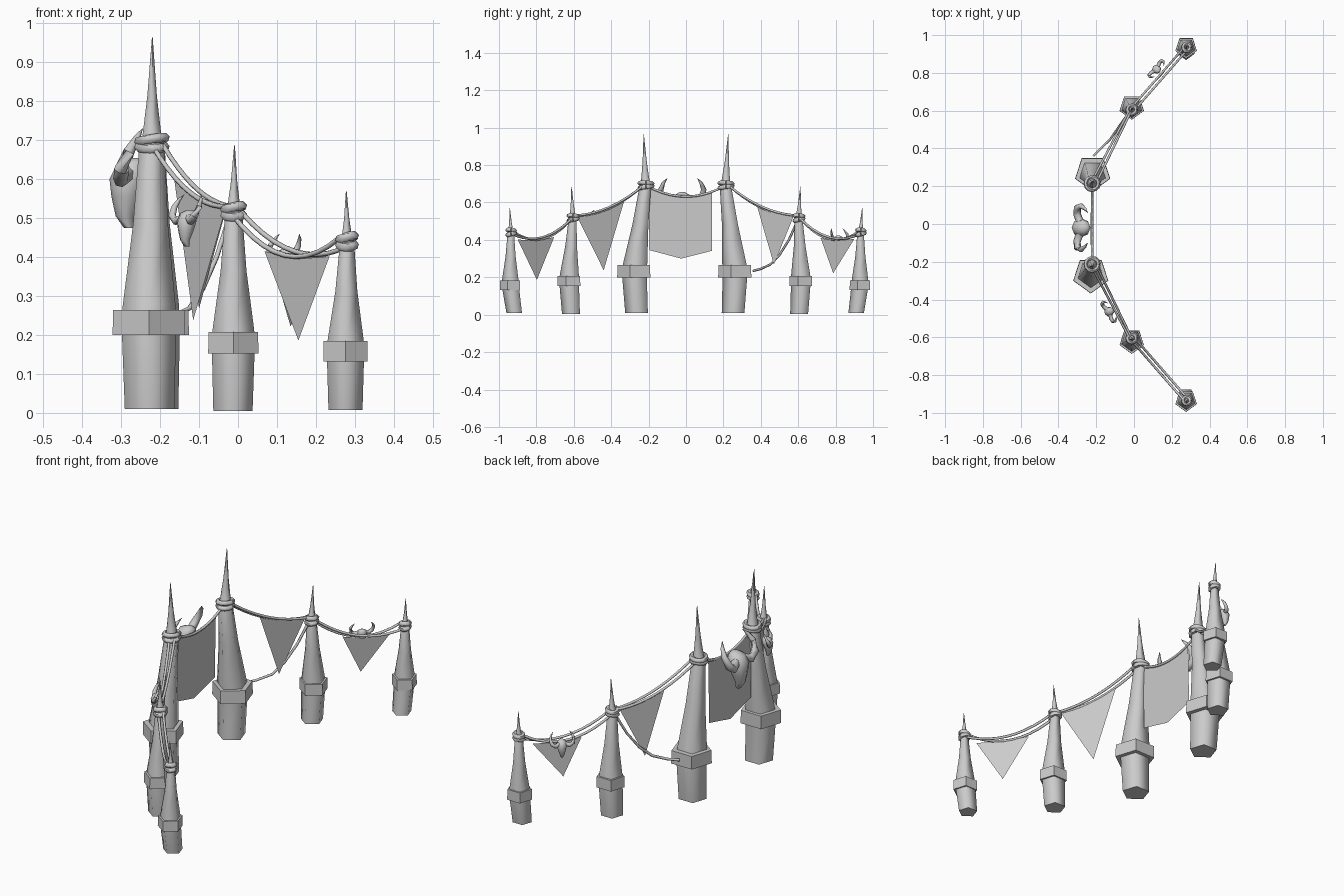
import bpy, bmesh, math
from mathutils import Vector, Matrix

old = bpy.data.objects.get("Cube")
if old:
    bpy.data.objects.remove(old, do_unlink=True)

GREY = (0.6, 0.6, 0.6, 1)
mat = bpy.data.materials.new("plain_grey")
mat.use_nodes = True
mat.diffuse_color = GREY
mat.node_tree.nodes["Principled BSDF"].inputs["Base Color"].default_value = GREY


def finish(name, bm, angle=40):
    bmesh.ops.recalc_face_normals(bm, faces=bm.faces)
    mesh = bpy.data.meshes.new(name)
    bm.to_mesh(mesh)
    bm.free()
    mesh.materials.append(mat)
    ob = bpy.data.objects.new(name, mesh)
    bpy.context.collection.objects.link(ob)
    bpy.ops.object.select_all(action='DESELECT')
    ob.select_set(True)
    bpy.context.view_layer.objects.active = ob
    bpy.ops.object.shade_smooth_by_angle(angle=math.radians(angle))
    return ob


def loft(bm, points, radii, sides, upright=False, turn=-math.pi / 2):
    """Skin rings of the given radii along a path."""
    pts = [Vector(p) for p in points]
    rings = []
    for i, p in enumerate(pts):
        d = pts[min(i + 1, len(pts) - 1)] - pts[max(i - 1, 0)]
        if upright:
            u, v = Vector((1, 0, 0)), Vector((0, 1, 0))
        else:
            u = d.cross(Vector((0.31, 0.2, 1))).normalized()
            v = d.cross(u).normalized()
        ring = []
        for k in range(sides):
            a = turn + math.tau * k / sides
            ring.append(bm.verts.new(p + radii[i] * (u * math.cos(a) + v * math.sin(a))))
        rings.append(ring)
    for lo, hi in zip(rings, rings[1:]):
        for k in range(sides):
            j = (k + 1) % sides
            bm.faces.new((lo[k], lo[j], hi[j], hi[k]))
    bm.faces.new(rings[0])
    bm.faces.new(rings[-1])


def post(name, base, band, neck, tip, r_base, r_band, r_neck, band_h):
    """Leaning five-sided post with a band, a rope collar and a spike."""
    base, band, neck, tip = map(Vector, (base, band, neck, tip))
    bm = bmesh.new()
    mid = band.lerp(neck, 0.55)
    path = [base, band, band.lerp(neck, 0.1), mid, neck,
            neck.lerp(tip, 0.08), neck.lerp(tip, 0.45), tip]
    radii = [r_base, r_base * 1.1, r_base * 1.06, r_base * 0.4 + r_neck * 0.6,
             r_neck, r_neck * 0.75, r_neck * 0.38, 0.001]
    loft(bm, path, radii, 5, upright=True)
    finish(name + "_post", bm, 80)
    # band
    bm = bmesh.new()
    up = Vector((0, 0, band_h / 2))
    loft(bm, [band - up, band + up], [r_band, r_band * 0.98], 5, upright=True)
    finish(name + "_band", bm, 30)
    # wound rope collar
    bm = bmesh.new()
    for n, lift in enumerate((-0.007, 0.012)):
        ring = [neck + Vector((math.cos(a) * r_neck, math.sin(a) * r_neck,
                               lift + 0.005 * math.sin(a + n * 2)))
                for a in (math.tau * k / 12 for k in range(13))]
        loft(bm, ring, [0.012] * 13, 6)
    finish(name + "_collar", bm, 60)


def rope(name, points, r=0.0065):
    bm = bmesh.new()
    loft(bm, points, [r] * len(points), 6)
    finish(name, bm, 70)


def sag(a, b, drop, n=10):
    a, b = Vector(a), Vector(b)
    return [a.lerp(b, i / n) - Vector((0, 0, drop * 4 * (i / n) * (1 - i / n)))
            for i in range(n + 1)]


def banner(name, corners):
    bm = bmesh.new()
    bm.faces.new([bm.verts.new(c) for c in corners])
    finish(name, bm)


def skull(name, loc, turn, size):
    """Horned animal skull; its face looks along local -y."""
    bm = bmesh.new()
    # cranium tapering into the snout
    loft(bm, [(0, 0.005, 0.07), (0, -0.005, 0.055), (0, -0.015, 0.015), (0, -0.02, -0.03),
              (0, -0.025, -0.08), (0, -0.015, -0.11)],
         [0.015, 0.04, 0.05, 0.04, 0.024, 0.013], 8, upright=True)
    # curled horns
    for s in (-1, 1):
        loft(bm, [(s * 0.03, -0.02, 0.03), (s * 0.07, -0.035, 0.015), (s * 0.105, -0.035, 0.04),
                  (s * 0.115, -0.015, 0.085), (s * 0.1, 0.005, 0.12), (s * 0.08, 0.02, 0.145)],
             [0.021, 0.021, 0.019, 0.015, 0.009, 0.001], 7)
    bm.transform(Matrix.Translation(loc) @ Matrix.Rotation(turn, 4, 'Z') @ Matrix.Scale(size, 4))
    finish(name, bm, 60)


# posts, mirrored front to back
for side, s in (("front", -1), ("back", 1)):
    dx = 0.005 * s
    post(side + "_tall", (-0.222 + dx, 0.258 * s, 0.01), (-0.224 + dx, 0.27 * s, 0.232),
         (-0.221, 0.214 * s, 0.69), (-0.22, 0.226 * s, 0.965), 0.067, 0.098, 0.034, 0.065)
    post(side + "_middle", (-0.013, 0.61 * s, 0.005), (-0.012, 0.62 * s, 0.18),
         (-0.011, 0.604 * s, 0.515), (-0.009, 0.612 * s, 0.687), 0.053, 0.068, 0.023, 0.055)
    post(side + "_short", (0.276, 0.914 * s, 0.008), (0.276, 0.935 * s, 0.158),
         (0.28, 0.935 * s, 0.438), (0.278, 0.942 * s, 0.57), 0.046, 0.06, 0.019, 0.052)

    # paired ropes between posts
    for n, (off, extra) in enumerate(((0.014, 0), (-0.014, 0.018))):
        rope(f"{side}_upper_rope_{n}",
             sag((-0.205 + off, 0.235 * s, 0.685), (-0.02 + off * 0.4, 0.6 * s, 0.53), 0.035 + extra * 0.4))
        rope(f"{side}_lower_rope_{n}",
             sag((-0.005 + off, 0.61 * s, 0.515), (0.275 + off, 0.93 * s, 0.432 + extra), 0.06 + extra))

rope("middle_rope", sag((-0.222, -0.21, 0.69), (-0.222, 0.21, 0.69), 0.058))
rope("loose_rope", [(-0.215, 0.36, 0.235), (-0.175, 0.4, 0.245), (-0.125, 0.45, 0.268),
                    (-0.09, 0.5, 0.32), (-0.055, 0.55, 0.4), (-0.02, 0.6, 0.51)])

# cloth
banner("middle_banner", [(-0.222, -0.2, 0.675), (-0.228, -0.1, 0.645), (-0.228, 0, 0.63),
                         (-0.226, 0.08, 0.645), (-0.222, 0.14, 0.662), (-0.228, 0.14, 0.342),
                         (-0.23, -0.025, 0.3), (-0.228, -0.195, 0.345)])
banner("front_upper_pennant", [(-0.165, -0.33, 0.61), (-0.1, -0.45, 0.555), (-0.03, -0.585, 0.53),
                               (-0.115, -0.44, 0.238)])
banner("back_upper_pennant", [(-0.145, 0.38, 0.58), (-0.08, 0.48, 0.54), (-0.03, 0.575, 0.525),
                              (-0.1, 0.47, 0.268)])
banner("front_lower_pennant", [(0.068, -0.705, 0.415), (0.15, -0.8, 0.395), (0.235, -0.9, 0.402),
                               (0.155, -0.797, 0.186)])
banner("back_lower_pennant", [(0.08, 0.72, 0.41), (0.15, 0.79, 0.395), (0.228, 0.9, 0.405),
                              (0.135, 0.787, 0.222)])

# skulls hung on the outer side
skull("middle_skull", (-0.265, -0.02, 0.585), -math.pi / 2, 1.0)
skull("front_skull", (-0.125, -0.46, 0.485), math.radians(-58), 0.52)
skull("back_skull", (0.125, 0.815, 0.39), math.radians(-131), 0.48)
